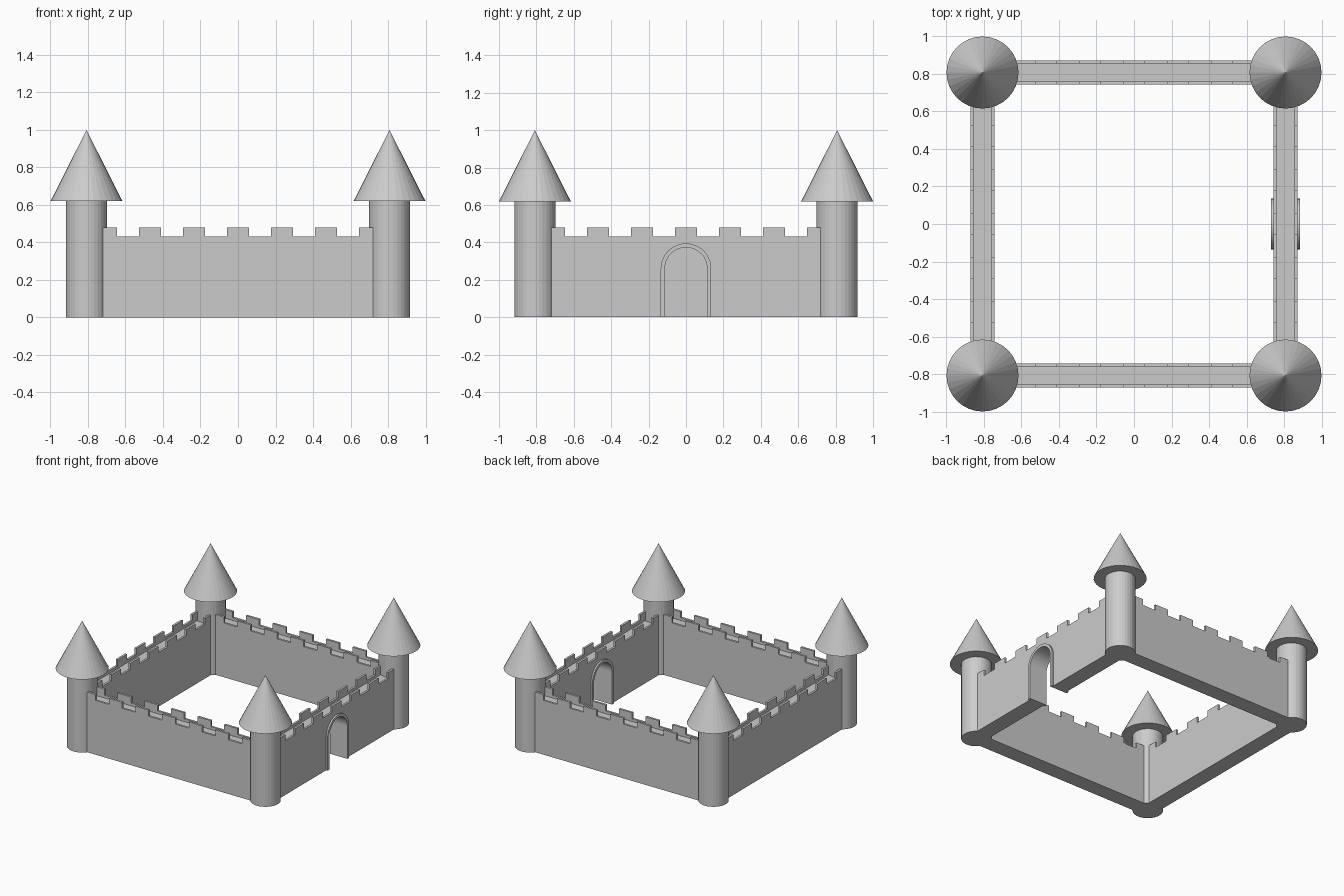
import bpy, bmesh
from math import pi, cos, sin
from mathutils import Matrix

if "Cube" in bpy.data.objects:
    bpy.data.objects.remove(bpy.data.objects["Cube"])

C = 0.808                       # distance of wall and tower centre lines
OUT, INN = 0.872, 0.744         # outer and inner wall faces
HALF = 0.73                     # wall half length, ends inside the towers
WALK, CRENEL, TOP = 0.41, 0.432, 0.48
PARAPET = 0.017


def extrude_profile(name, pts, d0, d1, turn):
    """Extrude an (along, height) outline outward from depth d0 to d1, then turn about z."""
    bm = bmesh.new()
    face = bm.faces.new([bm.verts.new((u, -d0, z)) for u, z in pts])
    ext = bmesh.ops.extrude_face_region(bm, geom=[face], use_keep_orig=True)
    verts = [g for g in ext["geom"] if isinstance(g, bmesh.types.BMVert)]
    bmesh.ops.translate(bm, verts=verts, vec=(0, d0 - d1, 0))
    bmesh.ops.recalc_face_normals(bm, faces=bm.faces)
    bm.transform(Matrix.Rotation(turn, 4, 'Z'))
    mesh = bpy.data.meshes.new(name)
    bm.to_mesh(mesh)
    bm.free()
    obj = bpy.data.objects.new(name, mesh)
    bpy.context.collection.objects.link(obj)
    return obj


def arch(r, spring=0.26, n=24):
    """Round-topped doorway outline from left foot to right foot."""
    arc = [(-r * cos(pi * i / n), spring + r * sin(pi * i / n)) for i in range(n + 1)]
    return [(-r, 0)] + arc + [(r, 0)]


def battlement():
    """Crenellated parapet outline."""
    pts = [(-HALF, WALK), (-HALF, TOP)]
    pitch, half = 0.235, 0.0585
    for k in range(-3, 4):
        a, b = k * pitch - half, k * pitch + half
        if k > -3:
            pts += [(a, CRENEL), (a, TOP)]
        if k < 3:
            pts += [(b, TOP), (b, CRENEL)]
    return pts + [(HALF, TOP), (HALF, WALK)]


# Walls with a parapet on each side of the walkway; the right one has the gate
for i, side in enumerate(("front", "right", "back", "left")):
    turn = i * pi / 2
    foot = arch(0.124) if side == "right" else []
    body = [(-HALF, 0)] + foot + [(HALF, 0), (HALF, WALK), (-HALF, WALK)]
    extrude_profile(side + "_wall", body, INN, OUT, turn)
    extrude_profile(side + "_outer_battlement", battlement(), OUT - PARAPET, OUT, turn)
    extrude_profile(side + "_inner_battlement", battlement(), INN, INN + PARAPET, turn)

# Gate surround
extrude_profile("gate_arch", arch(0.135) + arch(0.113)[::-1], 0.731, 0.885, pi / 2)

# Corner towers with conical roofs
for sy, fb in ((-1, "front"), (1, "back")):
    for sx, lr in ((-1, "left"), (1, "right")):
        bpy.ops.mesh.primitive_cylinder_add(vertices=32, radius=0.11, depth=0.62,
                                            location=(sx * C, sy * C, 0.31))
        bpy.context.object.name = f"{fb}_{lr}_tower"
        bpy.ops.mesh.primitive_cone_add(vertices=32, radius1=0.192, radius2=0, depth=0.38,
                                        location=(sx * C, sy * C, 0.81))
        bpy.context.object.name = f"{fb}_{lr}_roof"
